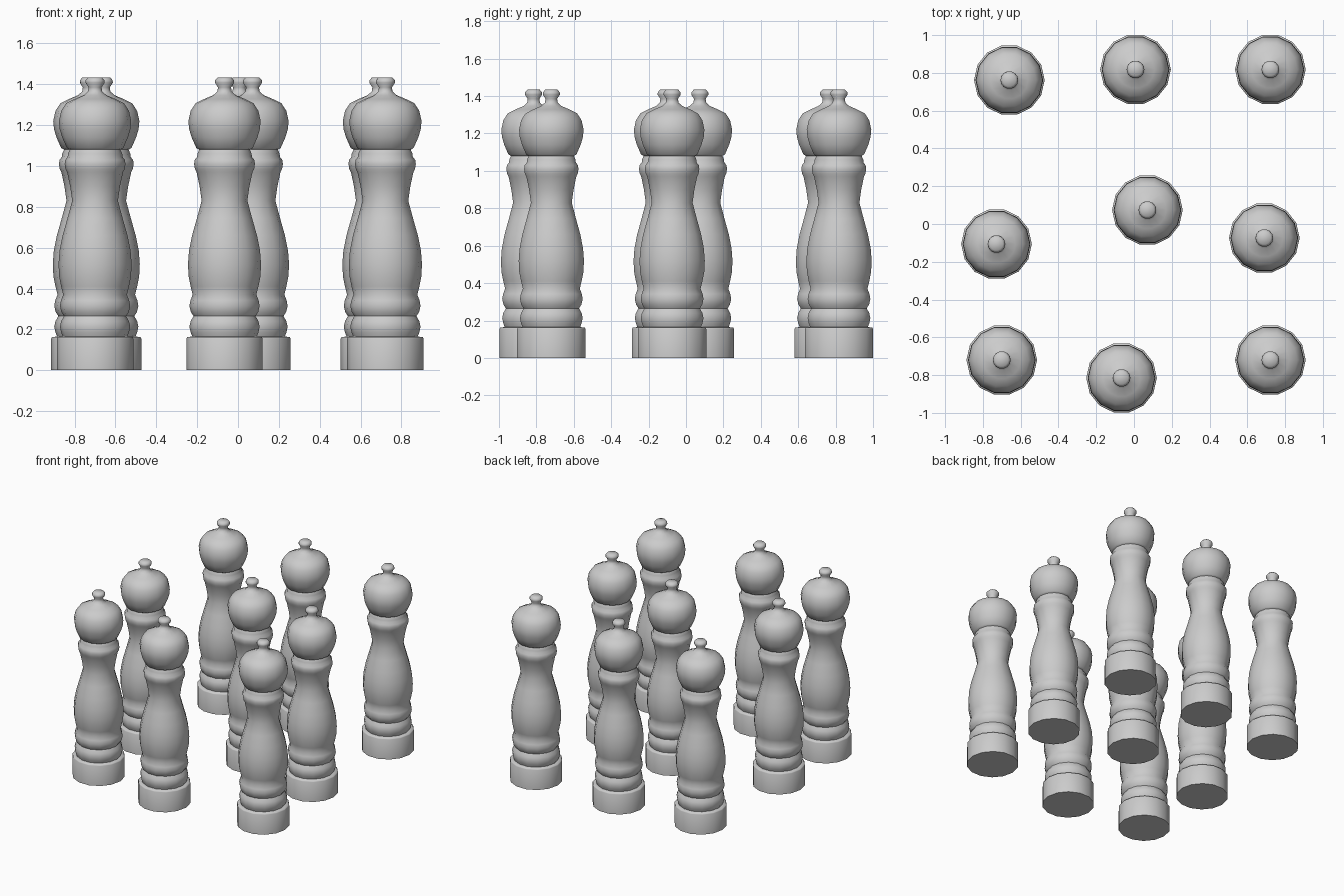
import bpy, bmesh, math

cube = bpy.data.objects.get("Cube")
if cube:
    bpy.data.objects.remove(cube, do_unlink=True)

SIDES = 14

grey = bpy.data.materials.new("light_grey")
grey.use_nodes = True
colour = (0.6, 0.6, 0.6, 1)
grey.diffuse_color = colour
grey.node_tree.nodes["Principled BSDF"].inputs["Base Color"].default_value = colour

# Turned profile (radius, height), foot to knob
foot = [(.187, 0), (.187, .155), (.183, .162)]
rings = [(.158, .165), (.166, .185), (.172, .213), (.166, .24), (.152, .265),
         (.165, .285), (.172, .315), (.167, .342), (.156, .37)]
body = [(.166, .41), (.176, .46), (.179, .52), (.174, .585), (.159, .66),
        (.135, .745), (.112, .83), (.122, .9), (.137, .97)]
collar = [(.145, .985), (.149, 1.01), (.146, 1.03), (.134, 1.045),
          (.133, 1.06), (.124, 1.08)]
head = [(.138, 1.088), (.161, 1.14), (.173, 1.18), (.177, 1.22), (.166, 1.27),
        (.142, 1.307), (.1, 1.328), (.055, 1.347)]
knob = [(.035, 1.365), (.032, 1.385), (.047, 1.408), (.046, 1.42), (.034, 1.434)]


def lathe(name, profile):
    """Revolve the profile around z and close both ends."""
    bm = bmesh.new()
    loops = []
    for r, z in profile:
        loops.append([bm.verts.new((r * math.cos(math.tau * i / SIDES),
                                    r * math.sin(math.tau * i / SIDES), z))
                      for i in range(SIDES)])
    for low, high in zip(loops, loops[1:]):
        for i in range(SIDES):
            j = (i + 1) % SIDES
            bm.faces.new((low[i], low[j], high[j], high[i]))
    bm.faces.new(loops[0][::-1])
    bm.faces.new(loops[-1])
    mesh = bpy.data.meshes.new(name)
    bm.to_mesh(mesh)
    bm.free()
    mesh.materials.append(grey)
    return mesh


mill = lathe("pepper_mill", foot + rings + body + collar + head + knob)

# Loosely spaced group of nine identical mills
spots = [(-.66, .762), (.008, .818), (.722, .818),
         (-.728, -.106), (.071, .074), (.69, -.074),
         (-.70, -.72), (-.066, -.815), (.722, -.72)]
for n, (x, y) in enumerate(spots, 1):
    obj = bpy.data.objects.new(f"pepper_mill_{n}", mill)
    obj.location = (x, y, 0)
    bpy.context.collection.objects.link(obj)

# Smooth turning, crisp foot edge (the mesh is shared)
bpy.ops.object.select_all(action='DESELECT')
obj.select_set(True)
bpy.context.view_layer.objects.active = obj
bpy.ops.object.shade_smooth_by_angle(angle=math.radians(55))
